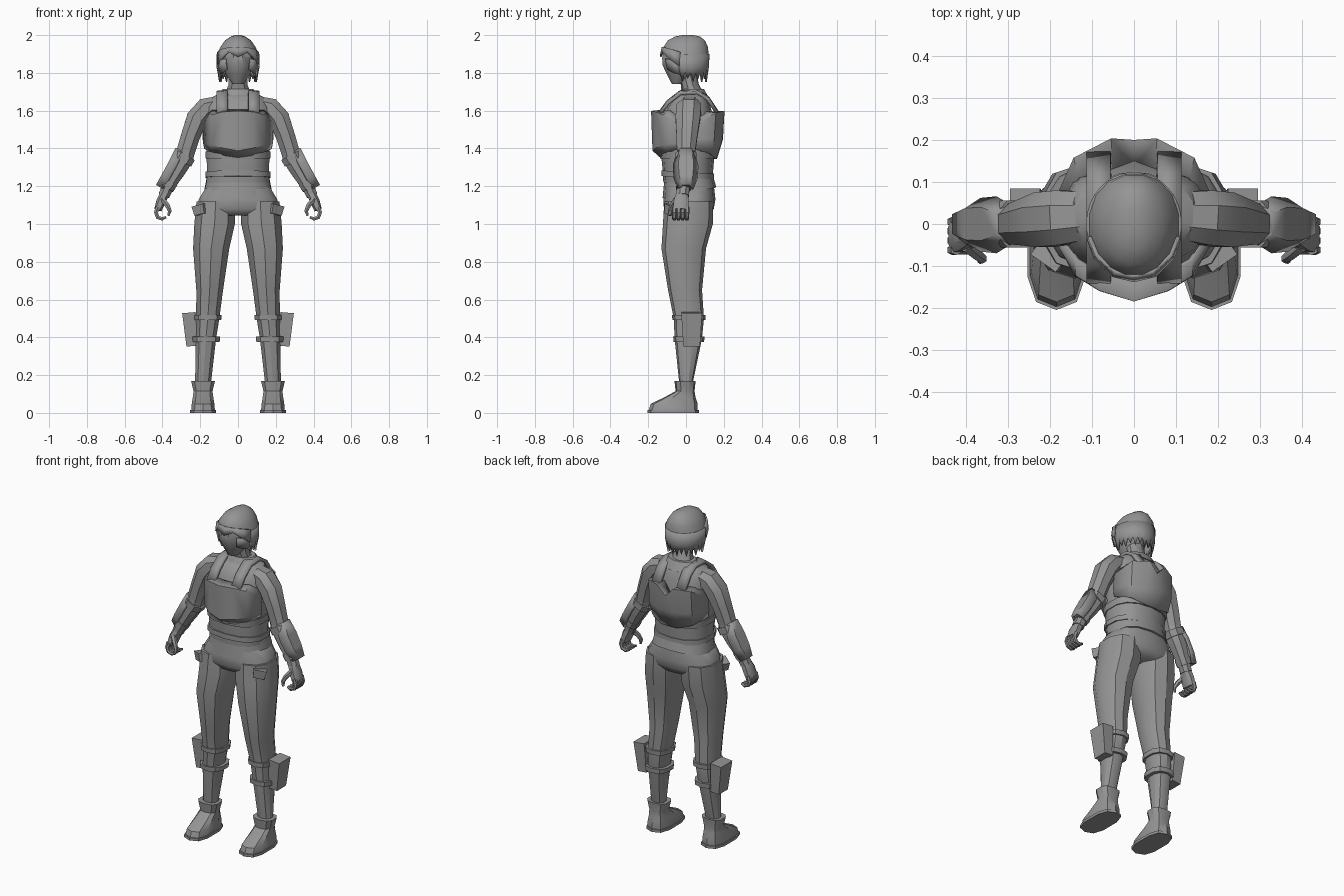
import bpy, bmesh, math
from mathutils import Vector, Matrix

grey = bpy.data.materials.new("mid_grey")
grey.diffuse_color = (0.3, 0.3, 0.3, 1)


def finish(name, bm, mirror=False, thick=0, angle=32):
    bmesh.ops.recalc_face_normals(bm, faces=bm.faces)
    me = bpy.data.meshes.new(name)
    bm.to_mesh(me)
    bm.free()
    me.shade_smooth()
    me.set_sharp_from_angle(angle=math.radians(angle))
    me.materials.append(grey)
    ob = bpy.data.objects.new(name, me)
    bpy.context.collection.objects.link(ob)
    if mirror:
        ob.modifiers.new("mirror", 'MIRROR')
    if thick:
        s = ob.modifiers.new("thickness", 'SOLIDIFY')
        s.thickness, s.offset = thick, 0
    return ob


def loft(name, secs, n=10, e=2.0, flat=True, tilt=0, mirror=False, angle=32):
    """Capped skin over rings (x, y, z, half width, half depth)."""
    bm = bmesh.new()
    P = [Vector(s[:3]) for s in secs]
    rings = []
    for i, s in enumerate(secs):
        d = Vector((0, 0, -1)) if flat else (P[min(i + 1, len(P) - 1)] - P[max(i - 1, 0)]).normalized()
        u = Vector((0, 1, 0))
        u = (u - d * u.dot(d)).normalized()
        v = d.cross(u)
        ring = []
        for k in range(n):
            t = 2 * math.pi * (k + 0.5) / n
            c, q = math.cos(t), math.sin(t)
            c = math.copysign(abs(c) ** (2 / e), c)
            q = math.copysign(abs(q) ** (2 / e), q)
            p = P[i] + v * s[3] * c + u * s[4] * q
            p.z += tilt * (p.y - P[i].y)
            ring.append(bm.verts.new(p))
        rings.append(ring)
    for a, b in zip(rings, rings[1:]):
        for k in range(n):
            bm.faces.new((a[k], a[(k + 1) % n], b[(k + 1) % n], b[k]))
    bm.faces.new(rings[0])
    bm.faces.new(rings[-1])
    return finish(name, bm, mirror, 0, angle)


def shell(name, rows, thick=0.012, angle=32):
    """Thin mirrored plate from rows of points on the +x side."""
    bm = bmesh.new()
    V = [[bm.verts.new(p) for p in r] for r in rows]
    for a, b in zip(V, V[1:]):
        for k in range(len(a) - 1):
            bm.faces.new((a[k], a[k + 1], b[k + 1], b[k]))
    return finish(name, bm, True, thick, angle)


def block(name, loc, size, rot=(0, 0, 0), taper=1.0):
    """Mirrored box, its lower end scaled by taper."""
    bm = bmesh.new()
    bmesh.ops.create_cube(bm, size=1)
    for v in bm.verts:
        k = taper if v.co.z < 0 else 1
        v.co = Vector((v.co.x * size[0] * k, v.co.y * size[1] * k, v.co.z * size[2]))
    for i, ax in enumerate("XYZ"):
        bm.transform(Matrix.Rotation(rot[i], 4, ax))
    bm.transform(Matrix.Translation(loc))
    return finish(name, bm, True)


# torso and neck
loft("torso", [(0, .04, 1.70, .075, .055), (0, .025, 1.67, .145, .09), (0, .015, 1.62, .175, .115),
               (0, .015, 1.53, .18, .14), (0, .01, 1.40, .172, .145), (0, .01, 1.30, .168, .135),
               (0, .01, 1.22, .17, .13)], 14, 2.4)
loft("neck", [(0, .005, 1.80, .052, .05), (0, .02, 1.74, .052, .048), (0, .04, 1.68, .075, .06)], 10)
loft("collar", [(0, .035, 1.715, .085, .062), (0, .035, 1.665, .125, .09)], 12)
# vest hem, belt bands and shirt hem
loft("vest_hem", [(0, .01, 1.385, .177, .15), (0, .01, 1.345, .174, .146)], 14, 2.5)
loft("belt", [(0, .008, 1.275, .176, .139), (0, .008, 1.245, .176, .139)], 14, 2.5, tilt=-.06)
loft("shirt_hem", [(0, .012, 1.245, .168, .128), (0, .018, 1.165, .184, .142)], 14, 2.4, tilt=.2)
# trousers: hips and legs
loft("hips", [(0, .018, 1.20, .17, .13), (0, .018, 1.13, .212, .138), (0, .015, 1.08, .225, .132),
              (0, .015, 1.045, .2, .11)], 14, 2.6, angle=60)
loft("leg", [(.118, .015, 1.12, .106, .13), (.124, .01, 1.0, .112, .132), (.142, -.012, .87, .1, .118),
             (.15, -.005, .65, .074, .09), (.16, .015, .50, .064, .08), (.17, .012, .39, .056, .072),
             (.185, 0, .16, .044, .036)], 10, 2.3, mirror=True)
for i, (z, x) in enumerate([(.505, .16), (.39, .168)]):
    loft(f"calf_strap_{i}", [(x, .015, z + .014, .076, .089 - i * .006), (x, .015, z - .014, .074, .087 - i * .006)],
         10, 2.5, mirror=True)
block("calf_pouch", (.252, .03, .442), (.072, .11, .178), (0, math.radians(5), 0), .8)
block("hip_pouch", (.195, -.072, 1.075), (.075, .06, .05), (0, math.radians(12), math.radians(35)), .85)
# boots
loft("boot", [(.185, -.005, .17, .066, .056), (.185, -.005, .115, .052, .05), (.185, -.03, .085, .056, .08),
              (.185, -.062, .048, .062, .124), (.185, -.068, .014, .065, .13)], 10, 2.8, mirror=True)
loft("sole", [(.185, -.068, .016, .071, .137), (.185, -.068, 0, .071, .137)], 10, 2.8, mirror=True)

# chest plate, back plate and shoulder straps
shell("chest_plate", [
    [(0, -.12, 1.60), (.08, -.115, 1.60), (.135, -.085, 1.60), (.17, -.03, 1.56)],
    [(0, -.18, 1.595), (.08, -.155, 1.59), (.135, -.12, 1.575), (.182, -.04, 1.53)],
    [(0, -.172, 1.39), (.08, -.155, 1.405), (.14, -.118, 1.42), (.18, -.035, 1.43)],
    [(0, -.12, 1.345), (.08, -.115, 1.36), (.135, -.095, 1.385), (.172, -.03, 1.40)]])
shell("back_plate", [
    [(0, .13, 1.54), (.055, .13, 1.59), (.13, .11, 1.59), (.172, .05, 1.56)],
    [(0, .195, 1.54), (.055, .2, 1.595), (.14, .155, 1.585), (.184, .055, 1.53)],
    [(0, .19, 1.45), (.055, .187, 1.45), (.14, .145, 1.45), (.182, .04, 1.45)],
    [(0, .158, 1.345), (.055, .155, 1.345), (.13, .13, 1.37), (.174, .04, 1.40)]])
path = [(-.135, 1.59), (-.095, 1.645), (-.03, 1.695), (.06, 1.70), (.115, 1.665), (.165, 1.59)]
shell("shoulder_strap", [[(.055, y, z + .004), (.112, y, z - .004)] for y, z in path], .018)

# arms
loft("upper_arm", [(.105, .02, 1.635, .045, .06), (.17, .015, 1.615, .058, .07), (.215, .01, 1.56, .062, .07),
                   (.25, .005, 1.47, .054, .06), (.278, 0, 1.38, .052, .052)],
     8, 2.2, flat=False, mirror=True)
loft("forearm", [(.268, 0, 1.41, .046, .05), (.285, 0, 1.35, .054, .054), (.325, -.005, 1.28, .048, .05),
                 (.375, -.015, 1.19, .034, .036), (.392, -.018, 1.15, .032, .036)],
     8, 2.2, flat=False, mirror=True)
loft("wrist_cuff", [(.358, -.012, 1.222, .043, .045), (.377, -.015, 1.188, .04, .042)], 8, 2.4,
     flat=False, mirror=True)
loft("elbow_cuff", [(.278, 0, 1.365, .06, .06), (.297, 0, 1.33, .059, .059)], 8, 2.4, flat=False, mirror=True)
# forearm guard curved around the outer side
guard = []
for x, z, h in [(.325, 1.40, .03), (.36, 1.33, .052), (.398, 1.26, .048), (.428, 1.205, .025)]:
    guard.append([(x - .035, -h - .012, z - .02), (x, -h * .6 - .005, z),
                  (x, h * .6 + .005, z), (x - .035, h + .008, z - .02)])
shell("forearm_guard", guard, .014)
# hands
loft("palm", [(.388, -.02, 1.16, .026, .032), (.408, -.025, 1.12, .026, .042), (.424, -.028, 1.075, .021, .042)],
     8, 2.8, flat=False, mirror=True)
for i in range(4):
    y = -.062 + i * .0225
    loft(f"finger_{i}", [(.424, y, 1.09, .014, .012), (.434, y, 1.06, .012, .012), (.425, y, 1.035, .011, .011),
                         (.402, y, 1.027, .01, .011), (.38, y, 1.036, .007, .008)], 6, 2.4, flat=False, mirror=True)
loft("thumb", [(.40, -.05, 1.13, .017, .018), (.375, -.072, 1.10, .014, .015), (.361, -.083, 1.07, .011, .012),
               (.368, -.087, 1.045, .007, .008)], 6, flat=False, mirror=True)

# head: face mask, hair cap, brow and hanging hair
loft("face", [(0, -.01, 1.93, .085, .105), (0, -.02, 1.88, .086, .11), (0, -.025, 1.84, .083, .102),
              (0, -.025, 1.79, .066, .078), (0, -.045, 1.74, .03, .03)], 12, 2.1)
loft("hair_cap", [(0, 0, 1.885, .113, .122), (0, -.002, 1.935, .096, .121), (0, .002, 1.972, .07, .1),
                  (0, .008, 1.992, .04, .068), (0, .01, 2.0, .016, .03)], 16, 2.1, angle=50)
shell("brow_visor", [
    [(0, -.124, 1.935), (.045, -.114, 1.935), (.088, -.075, 1.925), (.106, -.03, 1.91)],
    [(0, -.134, 1.885), (.05, -.122, 1.91), (.092, -.08, 1.868), (.108, -.035, 1.835)]], .01)
shell("face_guard", [
    [(.066, -.108, 1.875), (.092, -.075, 1.87), (.106, -.03, 1.88)],
    [(.058, -.098, 1.82), (.08, -.065, 1.80), (.098, -.03, 1.79)]], .008)
top, mid, tips = [], [], []
for k in range(15):
    t = math.radians(72 + 108 * k / 14)
    s, c = math.sin(t), -math.cos(t)
    if k == 14:
        s = 0
    top.append((.109 * s, .119 * c, 1.90))
    mid.append((.109 * s, .117 * c, 1.83))
    tips.append((.097 * s, .106 * c, (1.752 if k % 4 == 1 else 1.768) if k % 2 else 1.805))
shell("hanging_hair", [top, mid, tips], .01, 40)
